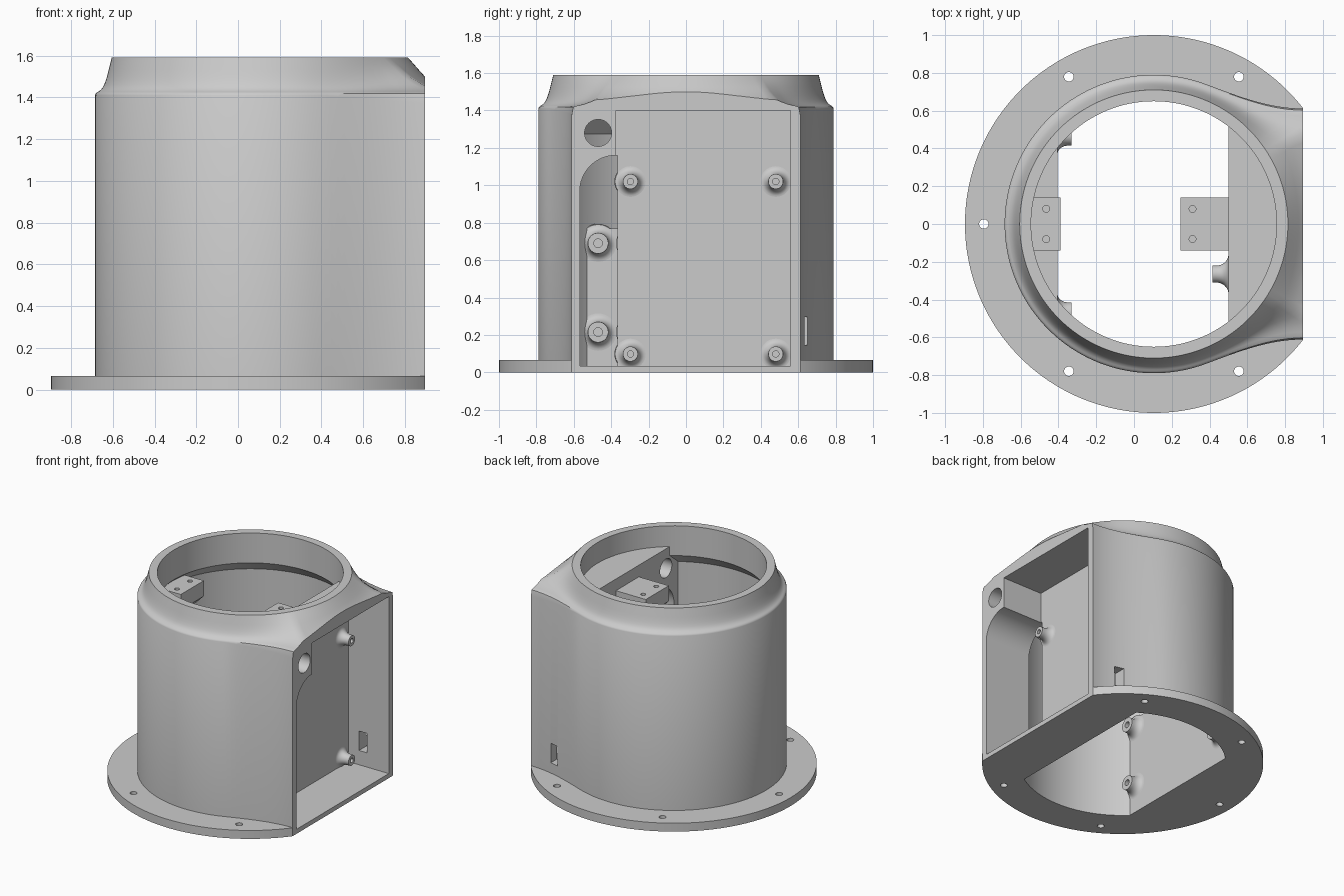
import bpy, bmesh
from math import sin, cos, pi, atan2, hypot
from mathutils import Matrix, Vector

if "Cube" in bpy.data.objects:
    bpy.data.objects.remove(bpy.data.objects["Cube"])

CX = 0.105      # axis of the round body
FACE = 0.895    # flat open side
PANEL = 0.5     # inner side of the mounting panel


def make(name, bm):
    bmesh.ops.recalc_face_normals(bm, faces=bm.faces)
    me = bpy.data.meshes.new(name)
    bm.to_mesh(me)
    bm.free()
    ob = bpy.data.objects.new(name, me)
    bpy.context.collection.objects.link(ob)
    return ob


def loft(name, rings, cap=True):
    bm = bmesh.new()
    vs = [[bm.verts.new(p) for p in r] for r in rings]
    n = len(rings[0])
    for a, b in zip(vs, vs[1:]):
        for i in range(n):
            j = (i + 1) % n
            bm.faces.new((a[i], a[j], b[j], b[i]))
    if cap:
        bm.faces.new(vs[0][::-1])
        bm.faces.new(vs[-1])
    return make(name, bm)


def lathe(name, prof, n=128, mat=Matrix.Translation((CX, 0, 0))):
    return loft(name, [[mat @ Vector((r * cos(2 * pi * i / n), r * sin(2 * pi * i / n), z))
                        for i in range(n)] for r, z in prof])


def box(name, x0, x1, y0, y1, z0, z1):
    return loft(name, [[(x0, y0, z), (x1, y0, z), (x1, y1, z), (x0, y1, z)] for z in (z0, z1)])


def combine(ob, other, op='DIFFERENCE'):
    other.hide_render = True
    m = ob.modifiers.new("cut", 'BOOLEAN')
    m.operation, m.object, m.solver = op, other, 'EXACT'
    bpy.context.view_layer.objects.active = ob
    bpy.ops.object.modifier_apply(modifier=m.name)
    bpy.data.objects.remove(other)


# Plan outline: circle easing into straight box sides that overrun the flat face
END, SIDE, R = 0.995, 0.612, 0.79
half = [(END, SIDE * i / 10) for i in range(11)] + [(0.92, SIDE), (0.85, SIDE)]
x0, y0, span = 0.28, 0.739, 0.5
for i in range(16, 0, -1):
    t = i / 16
    y = (2*t**3 - 3*t*t + 1) * y0 + (t**3 - 2*t*t + t) * span * -0.379 + (3*t*t - 2*t**3) * SIDE
    half.append((x0 + span * t, y))
a0 = atan2(y0, x0)
half += [(R * cos(a0 + (pi - a0) * i / 50), R * sin(a0 + (pi - a0) * i / 50)) for i in range(51)]
outline = half + [(x, -y) for x, y in half[-2:0:-1]]

# Shoulder: each outline point flows inward and up to the round rim
shoulder = [(1, 0), (0.95, 0.045), (0.88, 0.075), (0.78, 0.1), (0.66, 0.14), (0.55, 0.2),
            (0.45, 0.28), (0.36, 0.39), (0.28, 0.5), (0.2, 0.64), (0.1, 0.82), (0, 1)]


def ring(t, g, z=None):
    out = []
    for x, y in outline:
        d = hypot(x, y)
        k = (0.71 + t * (d - 0.71)) / d
        drop = 0.04 * min(1, max(0, (x - 0.3) / 0.5)) * (t == 1)
        out.append((CX + x * k, y * k, 1.41 + 0.18 * g - drop if z is None else z))
    return out


body = loft("housing_body", [ring(1, 0, 0.0)] + [ring(t, g) for t, g in shoulder])

# Base flange
combine(body, lathe("flange", [(1, 0), (1, 0.065)], 160), 'UNION')
combine(body, box("face_trim", FACE, 2, -2, 2, -1, 3))

# Round cavity with conical step, leaving the panel block and rear mounting block
cavity = lathe("cavity", [(0.735, -0.2), (0.735, 1.275), (0.65, 1.36), (0.65, 1.8)])
combine(cavity, box("panel_block", PANEL, 2, -2, 2, -1, 1.43))
combine(cavity, box("rear_block", -2, -0.405, -2, 2, -1, 0.77))
combine(body, cavity)

# Pocket on the flat side
combine(body, box("pocket", 0.55, 1.2, -0.375, 0.56, 0.035, 1.4))

# Arched cable passage beside the pocket
arch = [(-0.365, 0.035), (-0.365, 1.16), (-0.375, 1.16)]
arch += [(-0.375 - 0.193 * sin(a * pi / 32), 0.967 + 0.193 * cos(a * pi / 32)) for a in range(1, 17)]
arch += [(-0.568, 0.035)]
combine(body, loft("arch", [[(x, y, z) for y, z in arch] for x in (0.42, 1.2)]))

# Round cable hole and side slot
turn = Matrix.Rotation(pi / 2, 4, 'Y')
combine(body, lathe("cable_hole", [(0.072, 0), (0.072, 1)], 48,
                    Matrix.Translation((0.4, -0.47, 1.28)) @ turn))
combine(body, box("slot", 0.64, 0.71, 0.5, 0.9, 0.145, 0.295))

# Flange screw holes
for k in (1, 2, 3, 4, 5):
    a = k * pi / 3
    m = Matrix.Translation((CX + 0.9 * cos(a), 0.9 * sin(a), 0))
    combine(body, lathe("screw_hole", [(0.025, -0.1), (0.025, 0.2)], 24, m))
parts = [body]


# Screw bosses with flared feet
def boss(name, x, y, z, tip, foot, height, side=1):
    prof = [(foot + 0.004, -0.01)]
    for i in range(9):
        a = i / 8 * pi / 2
        prof.append((foot - (foot - tip) * sin(a), (1 - cos(a)) * height * 0.75))
    prof += [(tip, height), (tip * 0.42, height), (tip * 0.42, height * 0.3)]
    m = Matrix.Translation((x, y, z)) @ Matrix.Rotation(side * pi / 2, 4, 'Y')
    parts.append(lathe(name, prof, 32, m))


for y in (-0.297, 0.48):
    for z in (0.098, 1.02):
        boss("panel_boss", 0.55, y, z, 0.04, 0.082, 0.085)
for y in (-0.47, 0.47):
    for z in (0.215, 0.69):
        boss("rear_boss", -0.405, y, z, 0.055, 0.1, 0.075)
for z in (0.215, 0.69):
    boss("inner_boss", PANEL, -0.265, z, 0.045, 0.105, 0.085, -1)


# Mounting tabs inside the rim, sloped underneath
def tab(name, tip, wall, hole_x):
    depth = abs(wall - tip)
    prof = [(tip, 1.34), (wall, 1.34), (wall, 1.22 - depth), (tip, 1.22)]
    ob = loft(name, [[(x, y, z) for x, z in prof] for y in (-0.14, 0.14)])
    for y in (-0.08, 0.08):
        combine(ob, lathe("tab_hole", [(0.018, 1.24), (0.018, 1.5)], 24,
                          Matrix.Translation((hole_x, y, 0))))
    parts.append(ob)


tab("rear_tab", -0.39, -0.64, -0.465)
tab("panel_tab", 0.245, 0.51, 0.31)

# Smooth curved walls, keep crisp edges
bpy.ops.object.select_all(action='DESELECT')
for ob in parts:
    ob.select_set(True)
bpy.context.view_layer.objects.active = body
bpy.ops.object.shade_smooth_by_angle(angle=0.55)
